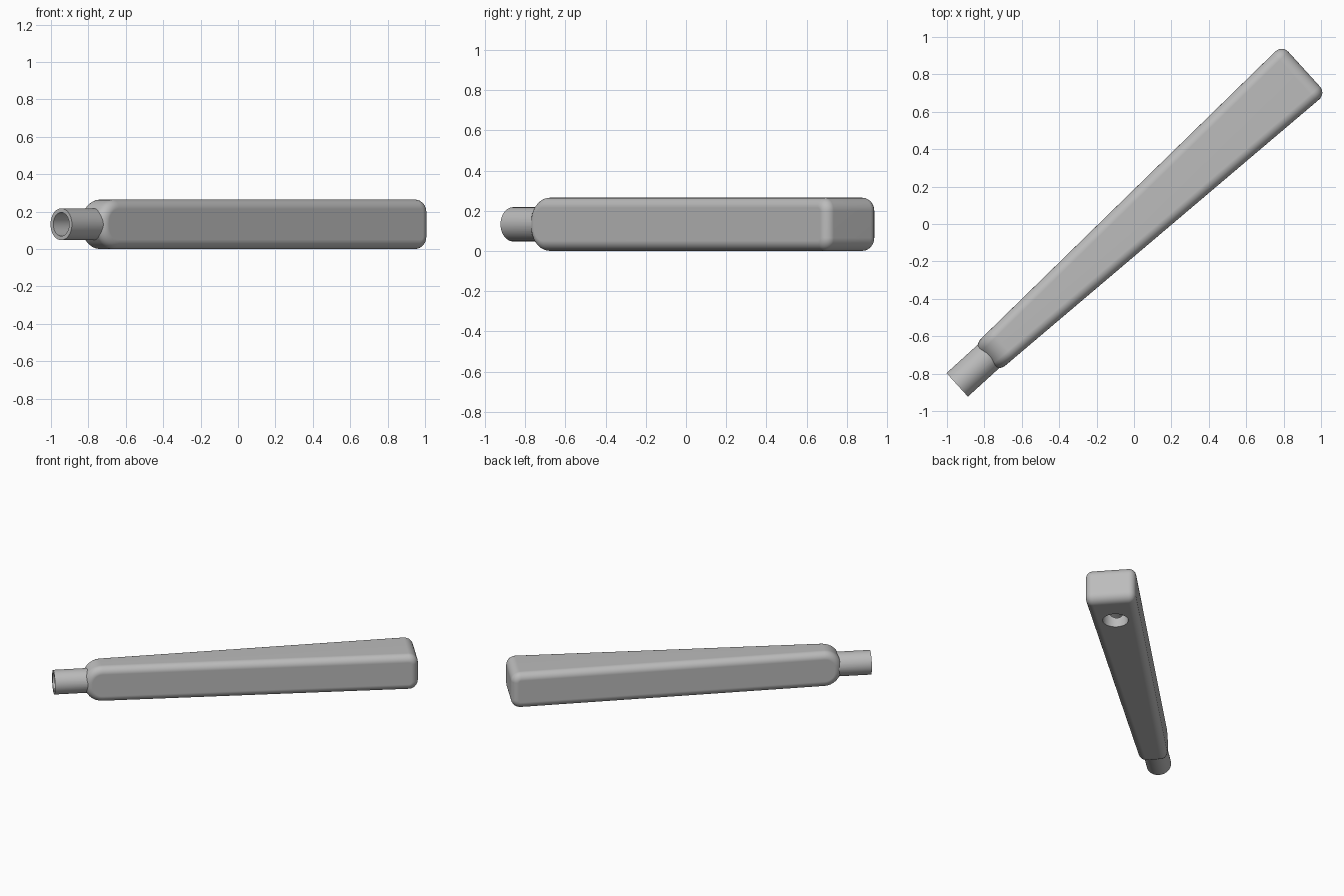
import bpy, bmesh, math
from mathutils import Matrix

if "Cube" in bpy.data.objects:
    bpy.data.objects.remove(bpy.data.objects["Cube"], do_unlink=True)

HEIGHT = 0.265
MID = HEIGHT / 2
START, END = -1.07, 1.23
TUBE_END = -1.278
HOLE_AT = 0.95

grey = bpy.data.materials.new("plain grey")
grey.use_nodes = True
colour = (0.5, 0.5, 0.5, 1)
grey.diffuse_color = colour
grey.node_tree.nodes["Principled BSDF"].inputs["Base Color"].default_value = colour


def half_width(u):
    return 0.1325 + 0.035 * u


def make(name, bm):
    bmesh.ops.recalc_face_normals(bm, faces=bm.faces)
    mesh = bpy.data.meshes.new(name)
    bm.to_mesh(mesh)
    bm.free()
    mesh.materials.append(grey)
    obj = bpy.data.objects.new(name, mesh)
    bpy.context.collection.objects.link(obj)
    return obj


def cylinder(name, radius, length, matrix):
    bm = bmesh.new()
    bmesh.ops.create_cone(bm, cap_ends=True, segments=48, radius1=radius,
                          radius2=radius, depth=length, matrix=matrix)
    return make(name, bm)


def along(name, radius, u0, u1):
    place = Matrix.Translation(((u0 + u1) / 2, 0, MID)) @ Matrix.Rotation(math.pi / 2, 4, 'Y')
    return cylinder(name, radius, u1 - u0, place)


def apply(obj, modifier):
    bpy.context.view_layer.objects.active = obj
    bpy.ops.object.modifier_apply(modifier=modifier.name)


def combine(obj, other, operation):
    mod = obj.modifiers.new("combine", 'BOOLEAN')
    mod.operation = operation
    mod.solver = 'EXACT'
    mod.object = other
    apply(obj, mod)
    bpy.data.objects.remove(other, do_unlink=True)


# Side outline: broad round at the tube end, tight round at the far end
outline = []
corners = [(START, 0, 0.12, 180), (END, 0, 0.065, 270),
           (END, HEIGHT, 0.065, 0), (START, HEIGHT, 0.12, 90)]
for u, z, r, begin in corners:
    cu = u + (r if u < 0 else -r)
    cz = z + (r if z == 0 else -r)
    for i in range(9):
        a = math.radians(begin + i * 90 / 8)
        outline.append((cu + r * math.cos(a), cz + r * math.sin(a)))

# Tapered body between two copies of the outline
bm = bmesh.new()
sides = [[bm.verts.new((u, s * half_width(u), z)) for u, z in outline] for s in (-1, 1)]
for side in sides:
    bm.faces.new(side)
for i in range(len(outline)):
    j = (i + 1) % len(outline)
    bm.faces.new((sides[0][i], sides[0][j], sides[1][j], sides[1][i]))
body = make("tapered_handle", bm)

# Rounded long edges
bevel = body.modifiers.new("round", 'BEVEL')
bevel.width = 0.05
bevel.segments = 6
bevel.limit_method = 'ANGLE'
bevel.angle_limit = math.radians(50)
bevel.use_clamp_overlap = False
apply(body, bevel)

# End tube, its bore, and the round opening underneath
combine(body, along("tube", 0.085, TUBE_END, -0.85), 'UNION')
combine(body, along("bore", 0.063, TUBE_END - 0.1, HOLE_AT), 'DIFFERENCE')
combine(body, cylinder("opening", 0.088, 0.4, Matrix.Translation((HOLE_AT, 0, 0))), 'DIFFERENCE')

# Turn the handle to its diagonal and shade it
body.data.transform(Matrix.Rotation(math.radians(42.3), 4, 'Z'))
bpy.ops.object.select_all(action='DESELECT')
body.select_set(True)
bpy.context.view_layer.objects.active = body
bpy.ops.object.shade_smooth_by_angle(angle=math.radians(35))
weighted = body.modifiers.new("even shading", 'WEIGHTED_NORMAL')
weighted.keep_sharp = True
